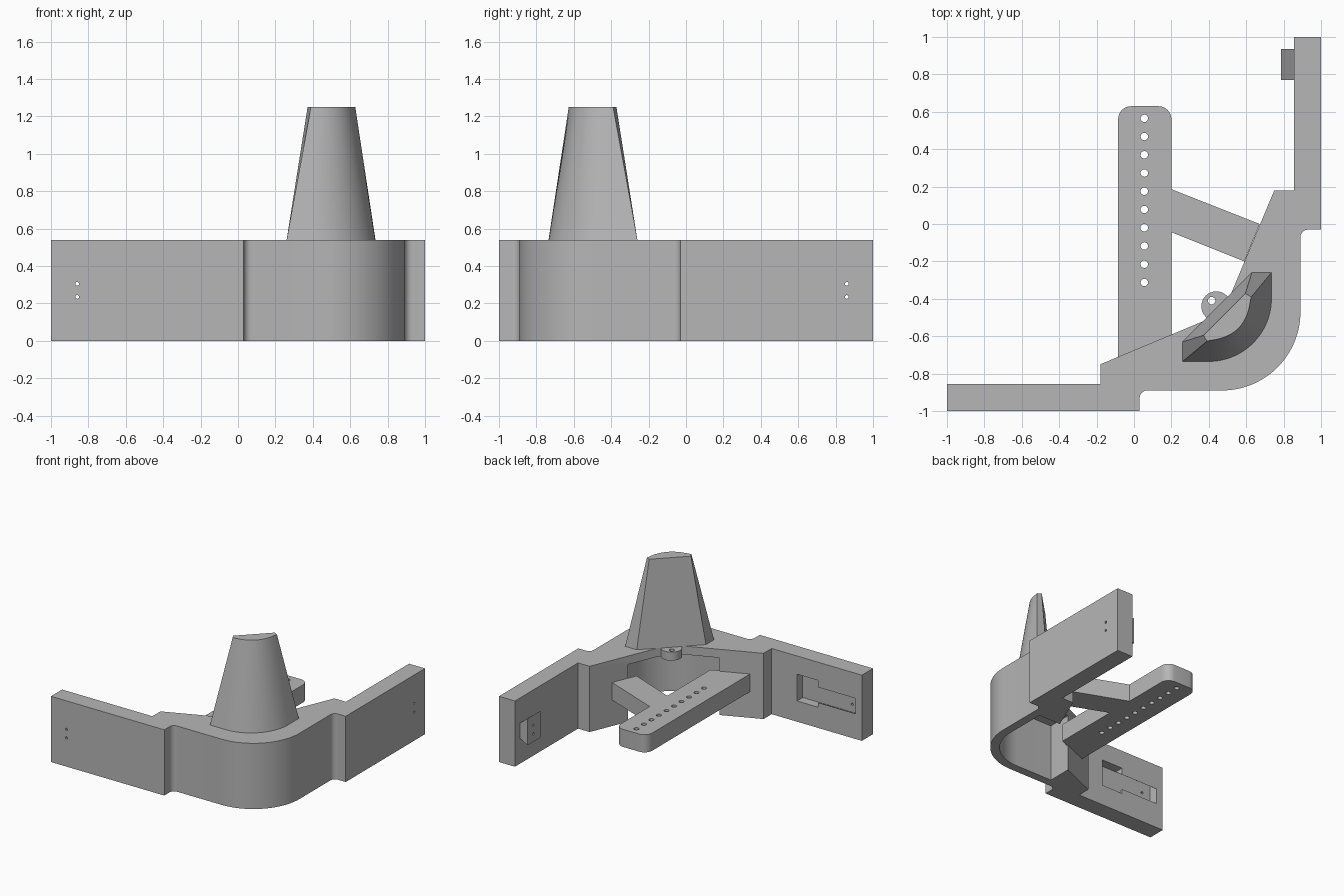
import bpy, bmesh
from math import cos, sin, pi, radians
from mathutils import Vector

if "Cube" in bpy.data.objects:
    bpy.data.objects.remove(bpy.data.objects["Cube"])

grey = bpy.data.materials.new("plain grey")
grey.use_nodes = True
grey.diffuse_color = (0.47, 0.47, 0.47, 1)
grey.node_tree.nodes["Principled BSDF"].inputs["Base Color"].default_value = grey.diffuse_color


def loft(name, low, high):
    """Solid between two matching closed rings of 3D points."""
    bm = bmesh.new()
    a = [bm.verts.new(p) for p in low]
    b = [bm.verts.new(p) for p in high]
    n = len(a)
    bm.faces.new(a[::-1])
    bm.faces.new(b)
    for i in range(n):
        j = (i + 1) % n
        bm.faces.new((a[i], a[j], b[j], b[i]))
    bmesh.ops.recalc_face_normals(bm, faces=bm.faces)
    mesh = bpy.data.meshes.new(name)
    bm.to_mesh(mesh)
    bm.free()
    mesh.materials.append(grey)
    obj = bpy.data.objects.new(name, mesh)
    bpy.context.collection.objects.link(obj)
    return obj


def prism(name, plan, z0, z1):
    return loft(name, [(x, y, z0) for x, y in plan], [(x, y, z1) for x, y in plan])


def box(name, x0, x1, y0, y1, z0, z1):
    return prism(name, [(x0, y0), (x1, y0), (x1, y1), (x0, y1)], z0, z1)


def arc(cx, cy, r, a0, a1, n=12):
    angles = [radians(a0 + (a1 - a0) * i / n) for i in range(n + 1)]
    return [(cx + r * cos(a), cy + r * sin(a)) for a in angles]


def circle(cx, cy, r, n=24):
    return arc(cx, cy, r, 0, 360, n)[:-1]


def mirrored(points):
    """Reflect plan points across the corner diagonal, reversing their order."""
    return [(-y, -x) for x, y in reversed(points)]


def cut(obj, cutters):
    for c in cutters:
        c.hide_render = True
        mod = obj.modifiers.new("cut", "BOOLEAN")
        mod.operation = "DIFFERENCE"
        mod.solver = "EXACT"
        mod.object = c
        bpy.context.view_layer.objects.active = obj
        bpy.ops.object.modifier_apply(modifier=mod.name)
        bpy.data.objects.remove(c)


H = 0.54          # height of the bracket walls
ROOF = 0.47       # underside of the corner roof
screw_z = (0.235, 0.305)

# Corner bracket with two arms
half = [(0.37, -0.52), (-0.18, -0.75), (-0.18, -0.855), (-1, -0.855), (-1, -1), (0.03, -1)]
half += arc(0.07, -0.93, 0.04, 180, 90, 6)
outer = arc(0.47, -0.47, 0.42, -90, 0, 32)
bracket = prism("corner_bracket", half + outer + mirrored(half), 0, H)

# Cavity under the corner roof, open towards the inside and below
cavity = [(0.13, -0.4), (0.13, -0.82)] + arc(0.47, -0.47, 0.35, -90, 0, 32)
cavity += [(0.82, -0.13), (0.4, -0.13)]
cutters = [prism("cavity_cutter", cavity, -0.1, ROOF)]

# Keyhole pocket with a dovetail slot on the inside of the front arm
cutters.append(box("pocket_cutter", -0.6, -0.41, -0.93, -0.8, 0.17, 0.39))


def dovetail(along, depth_mouth, depth_wide, swap):
    ring = [(depth_mouth, 0.21), (depth_mouth, 0.33), (depth_wide, 0.39), (depth_wide, 0.17)]
    return [(d, along, z) if swap else (along, d, z) for d, z in ring]


cutters.append(loft("slot_cutter", dovetail(-0.94, -0.85, -0.93, False),
                    dovetail(-0.59, -0.85, -0.93, False)))


def screw_cutter(z, swap):
    ring = circle(0.86, z, 0.01, 12)
    ends = (0.7, 1.1)
    if swap:
        return loft("screw_cutter", *[[(e, a, b) for a, b in ring] for e in ends])
    return loft("screw_cutter", *[[(-a, -e, b) for a, b in ring] for e in ends])


for z in screw_z:
    cutters += [screw_cutter(z, False), screw_cutter(z, True)]

# Tapered tower on the corner
base_arc = arc(0.40, -0.40, 0.335, -90, 0, 16)
base = [(0.26, -0.63), (0.26, -0.735)] + base_arc + [(0.735, -0.26), (0.63, -0.26)]
p, q, r = Vector((0.41, -0.622)), Vector((0.6, -0.6)), Vector((0.622, -0.41))
steps = [i / 16 for i in range(17)]
top_arc = [tuple(p * (1 - t) ** 2 + q * 2 * t * (1 - t) + r * t * t) for t in steps]
top = [(0.372, -0.595), (0.39, -0.627)] + top_arc + [(0.627, -0.39), (0.595, -0.372)]


def tower_solid(name, shrink, z0, z1):
    def ring(plan, z, c):
        return [(c + (x - c) * shrink, -c + (y + c) * shrink, z) for x, y in plan]
    return loft(name, ring(base, z0, 0.54), ring(top, z1, 0.53))


tower = tower_solid("tapered_tower", 1, H, 1.25)
cut(tower, [tower_solid("tower_hollow", 0.8, H - 0.1, 1.2)])
cutters.append(tower_solid("roof_opening", 0.8, H - 0.1, 1.2))
cut(bracket, cutters)

# Round lug on the roof edge
lug = prism("round_lug", circle(0.44, -0.44, 0.08, 32), ROOF, H - 0.001)
cut(lug, [prism("lug_hole", circle(0.415, -0.41, 0.02), 0.4, 0.6)])

# Dovetail block on the side arm, pierced by the screw holes
block = loft("dovetail_block", dovetail(0.77, 0.86, 0.785, True),
             dovetail(0.935, 0.86, 0.785, True))
cut(block, [screw_cutter(z, True) for z in screw_z])

# Drilled bar and its slanted strut
bar_plan = [(-0.085, -0.73), (0.2, -0.6)] + arc(0.13, 0.56, 0.07, 0, 90, 8)
bar_plan += arc(-0.015, 0.56, 0.07, 90, 180, 8)
bar = prism("drilled_bar", bar_plan, 0.215, 0.36)
cut(bar, [prism("bar_hole", circle(0.055, 0.565 - 0.0975 * i, 0.02, 16), 0.1, 0.5)
          for i in range(10)])
strut = prism("slanted_strut", [(0.19, 0.19), (0.19, -0.04), (0.59, -0.2), (0.672, 0)],
              0.215, 0.359)

# Smooth the curved walls while keeping corners sharp
for obj in (bracket, tower, lug, block, bar, strut):
    bpy.ops.object.select_all(action="DESELECT")
    obj.select_set(True)
    bpy.context.view_layer.objects.active = obj
    bpy.ops.object.shade_smooth_by_angle(angle=radians(30))
